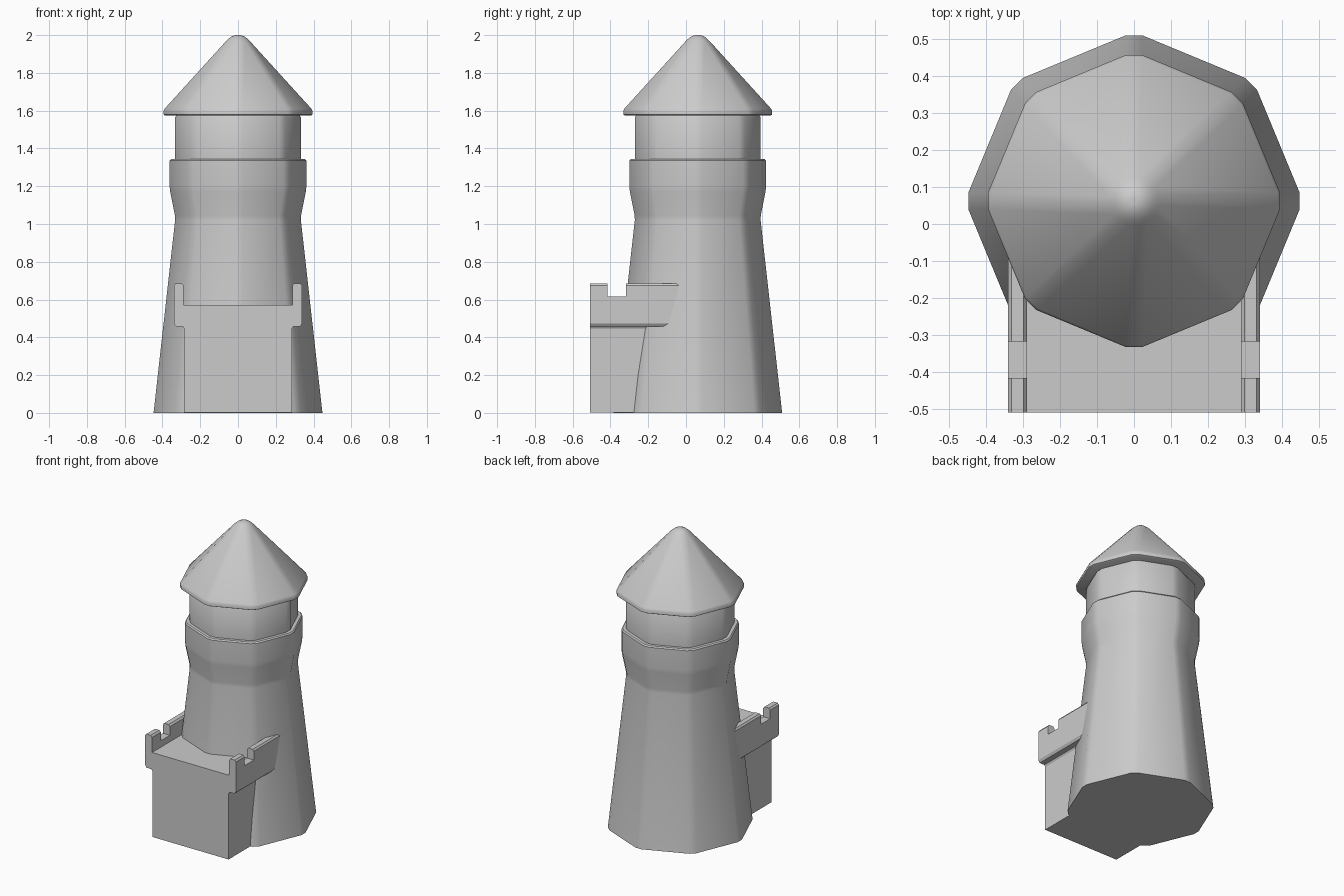
import bpy, bmesh, math

if "Cube" in bpy.data.objects:
    bpy.data.objects.remove(bpy.data.objects["Cube"])

CY = 0.062  # tower axis in y


def make_object(name, bm):
    bmesh.ops.recalc_face_normals(bm, faces=bm.faces[:])
    mesh = bpy.data.meshes.new(name)
    bm.to_mesh(mesh)
    bm.free()
    ob = bpy.data.objects.new(name, mesh)
    bpy.context.collection.objects.link(ob)
    return ob


def smooth(ob, angle=32):
    bpy.ops.object.select_all(action='DESELECT')
    ob.select_set(True)
    bpy.context.view_layer.objects.active = ob
    bpy.ops.object.shade_smooth_by_angle(angle=math.radians(angle))


def octagon_loft(name, profile):
    """Octagon with bevelled corners, lofted through (radius, z) rings."""
    bm = bmesh.new()
    rings = []
    for r, z in profile:
        w = min(0.022, r * 0.199)
        ring = []
        for i in range(8):
            a = i * math.pi / 4
            c, s = math.cos(a), math.sin(a)
            for t in (-w, w):
                ring.append(bm.verts.new((r * c - t * s, CY + r * s + t * c, z)))
        rings.append(ring)
    for lo, hi in zip(rings, rings[1:]):
        for i in range(16):
            j = (i + 1) % 16
            bm.faces.new((lo[i], lo[j], hi[j], hi[i]))
    bm.faces.new(rings[0])
    bm.faces.new(rings[-1])
    ob = make_object(name, bm)
    smooth(ob)
    return ob


def prism(name, outline, y0, y1):
    """Extrude an x-z outline along y."""
    bm = bmesh.new()
    face = bm.faces.new([bm.verts.new((x, y0, z)) for x, z in outline])
    out = bmesh.ops.extrude_face_region(bm, geom=[face])
    for v in out['geom']:
        if isinstance(v, bmesh.types.BMVert):
            v.co.y = y1
    return make_object(name, bm)


# Tapered tower with flared gallery and upper drum
octagon_loft("tower", [
    (0.447, 0), (0.333, 1.02), (0.334, 1.045), (0.359, 1.17), (0.362, 1.20),
    (0.362, 1.335), (0.355, 1.343), (0.333, 1.343),
    (0.333, 1.565), (0.326, 1.576)])

# Pointed roof with a thin rim and blunt tip
octagon_loft("roof", [
    (0.385, 1.574), (0.394, 1.579), (0.394, 1.598), (0.388, 1.611),
    (0.066, 1.965), (0.052, 1.979), (0.036, 1.992), (0.018, 1.999), (0.008, 2.0)])

# Front gatehouse block with overhanging side parapets
half = [(0.285, 0.001), (0.285, 0.446), (0.293, 0.458), (0.329, 0.458),
        (0.34, 0.474), (0.34, 0.674), (0.331, 0.686),
        (0.298, 0.686), (0.288, 0.674), (0.288, 0.572)]
outline = half + [(-x, z) for x, z in reversed(half)]
gatehouse = prism("gatehouse", outline, -0.508, 0.0)

# Crenel notch cut through both parapets
notch = prism("notch_cutter", [(-0.5, 0.616), (0.5, 0.616), (0.5, 0.8), (-0.5, 0.8)],
              -0.415, -0.317)
mod = gatehouse.modifiers.new("notch", 'BOOLEAN')
mod.operation = 'DIFFERENCE'
mod.solver = 'EXACT'
mod.object = notch
bpy.context.view_layer.objects.active = gatehouse
bpy.ops.object.modifier_apply(modifier=mod.name)
bpy.data.objects.remove(notch)
